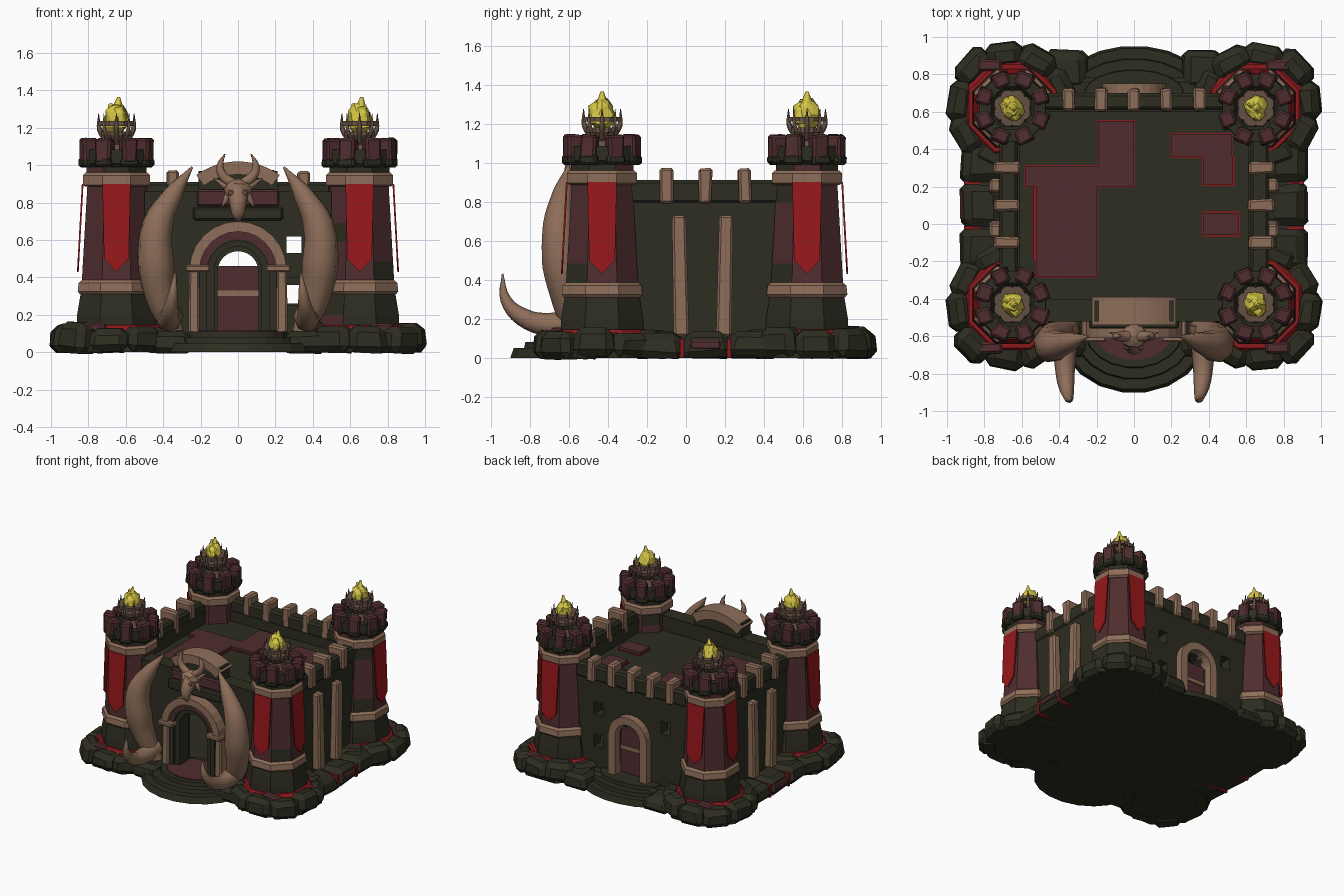
import bpy, bmesh, math, random
from mathutils import Vector, Matrix

random.seed(4)
if "Cube" in bpy.data.objects:
    bpy.data.objects.remove(bpy.data.objects["Cube"])


def material(name, r, g, b):
    m = bpy.data.materials.new(name)
    m.use_nodes = True
    m.diffuse_color = (r, g, b, 1)
    node = next(n for n in m.node_tree.nodes if n.type == 'BSDF_PRINCIPLED')
    node.inputs["Base Color"].default_value = (r, g, b, 1)
    node.inputs["Roughness"].default_value = 0.9
    return m


DARK = material("dark_stone", .026, .026, .015)
MAROON = material("maroon_stone", .08, .026, .028)
BONE = material("bone", .27, .155, .1)
RED = material("banner_red", .31, .009, .011)
LAVA = material("lava_red", .26, .01, .012)
IRON = material("brazier_brown", .13, .08, .055)
FLAME = material("flame_yellow", .66, .56, .06)


def finish(name, bm, *mats):
    bmesh.ops.recalc_face_normals(bm, faces=bm.faces)
    mesh = bpy.data.meshes.new(name)
    bm.to_mesh(mesh)
    bm.free()
    for m in mats:
        mesh.materials.append(m)
    ob = bpy.data.objects.new(name, mesh)
    bpy.context.collection.objects.link(ob)
    return ob


def box(name, loc, size, mat, turn=0, taper=1, bevel=0, jitter=0, lean=0):
    bm = bmesh.new()
    bmesh.ops.create_cube(bm, size=1)
    for v in bm.verts:
        if v.co.z > 0:
            v.co.x *= taper
            v.co.y *= taper
        v.co = Vector(a * b for a, b in zip(v.co, size))
        v.co += Vector(random.uniform(-jitter, jitter) for _ in range(3))
    if bevel:
        bmesh.ops.bevel(bm, geom=bm.edges[:], offset=bevel, segments=1, affect='EDGES')
    bm.transform(Matrix.Translation(loc) @ Matrix.Rotation(turn, 4, 'Z') @ Matrix.Rotation(lean, 4, 'X'))
    return finish(name, bm, mat)


def span(name, x, y, z, mat, **kw):
    """Box given by its limits on each axis."""
    lims = (x, y, z)
    return box(name, [sum(p) / 2 for p in lims], [p[1] - p[0] for p in lims], mat, **kw)


def lathe(name, profile, centre, *mats, sides=8, stretch=1, patchy=0):
    """Stack of regular rings: profile holds (z, apothem)."""
    bm = bmesh.new()
    rings = []
    for z, r in profile:
        r /= math.cos(math.pi / sides)
        angles = [(i + .5) * math.tau / sides for i in range(sides)]
        rings.append([bm.verts.new((centre[0] + r * math.cos(a), centre[1] + r * stretch * math.sin(a), z))
                      for a in angles])
    for low, high in zip(rings, rings[1:]):
        for i in range(sides):
            j = (i + 1) % sides
            f = bm.faces.new((low[i], low[j], high[j], high[i]))
            f.material_index = int(random.random() < patchy)
    bm.faces.new(rings[0])
    bm.faces.new(rings[-1])
    return finish(name, bm, *mats)


def arc(r, zc, half=90, foot=None):
    pts = [(r * math.sin(math.radians(a)), zc + r * math.cos(math.radians(a)))
           for a in (half * (k / 6 - 1) for k in range(13))]
    return pts if foot is None else [(-r, foot)] + pts + [(r, foot)]


def prism(name, polys, y0, y1, mat):
    bm = bmesh.new()
    for poly in polys:
        bm.faces.new([bm.verts.new((x, y0, z)) for x, z in poly])
    bmesh.ops.remove_doubles(bm, verts=bm.verts, dist=1e-5)
    ext = bmesh.ops.extrude_face_region(bm, geom=bm.faces[:], use_keep_orig=True)
    for v in ext["geom"]:
        if isinstance(v, bmesh.types.BMVert):
            v.co.y = y1
    return finish(name, bm, mat)


def arch(name, r0, r1, zc, y0, y1, mat, **kw):
    a, b = arc(r0, zc, **kw), arc(r1, zc, **kw)
    quads = [(a[i], a[i + 1], b[i + 1], b[i]) for i in range(len(a) - 1)]
    return prism(name, quads, y0, y1, mat)


def horn(name, pts, mat=BONE, sides=2):
    """Tapered tube through points (x, y, z, radius)."""
    cu = bpy.data.curves.new(name, 'CURVE')
    cu.dimensions, cu.bevel_depth, cu.bevel_resolution = '3D', 1, sides
    cu.use_fill_caps, cu.resolution_u = True, 4
    sp = cu.splines.new('BEZIER')
    sp.bezier_points.add(len(pts) - 1)
    for p, (x, y, z, r) in zip(sp.bezier_points, pts):
        p.co, p.radius = (x, y, z), r
        p.handle_left_type = p.handle_right_type = 'AUTO'
    tmp = bpy.data.objects.new(name + "_path", cu)
    bpy.context.collection.objects.link(tmp)
    mesh = bpy.data.meshes.new_from_object(tmp.evaluated_get(bpy.context.evaluated_depsgraph_get()))
    bpy.data.objects.remove(tmp)
    mesh.materials.clear()
    mesh.materials.append(mat)
    ob = bpy.data.objects.new(name, mesh)
    bpy.context.collection.objects.link(ob)


def lump(name, loc, size, mat, rough=0):
    bm = bmesh.new()
    bmesh.ops.create_icosphere(bm, subdivisions=2, radius=1)
    for v in bm.verts:
        v.co *= 1 + random.uniform(-rough, rough)
        v.co = Vector(a * b for a, b in zip(v.co, size)) + Vector(loc)
    finish(name, bm, mat)


def cut(ob, cutter):
    cutter.hide_render = True
    mod = ob.modifiers.new("opening", 'BOOLEAN')
    mod.operation, mod.object, mod.solver = 'DIFFERENCE', cutter, 'EXACT'
    mesh = bpy.data.meshes.new_from_object(ob.evaluated_get(bpy.context.evaluated_depsgraph_get()))
    ob.modifiers.clear()
    ob.data = mesh
    bpy.data.objects.remove(cutter)


# Rocky ground
span("ground_slab", (-.84, .84), (-.58, .78), (0, .1), DARK, bevel=.02)
for y, ry, label in ((-.56, .34, "front"), (.7, .25, "back")):
    for k in range(3):
        lathe(label + "_step", [(0, .4 - .06 * k), (.05 + .03 * k, .38 - .06 * k)], (0, y), DARK,
              sides=20, stretch=(ry - .06 * k) / (.4 - .06 * k))
lathe("front_landing", [(.11, .21), (.117, .21)], (0, -.56), MAROON, sides=20, stretch=.8)
for s in (-1, 1):
    for y in (-.14, .1, .34):
        box("side_rock", (s * .81, y, .065), (.25, .27, .13), DARK, taper=.75, bevel=.035, jitter=.012)
    box("side_patch", (s * .9, .1, .065), (.06, .16, .05), MAROON, bevel=.01)
    for y in (-.02, .22):
        box("side_crack", (s * .81, y, .05), (.2, .02, .1), LAVA)
    for y in (-.6, .82):
        box("ledge_rock", (s * .36, y, .055), (.24, .24, .11), DARK, taper=.8, bevel=.03, jitter=.012)


def tower(cx, cy, sx, sy):
    c = (cx, cy)
    # Rocks with a thin glowing seam around the foot
    lathe("rock_bed", [(0, .31), (.05, .31)], c, DARK)
    lathe("lava_bed", [(.04, .28), (.1, .27), (.145, .232)], c, LAVA)
    out = math.atan2(sy, sx)
    for k in range(-3, 4):
        a = out + math.radians(37 * k)
        r = .3 if k == 0 else .275
        h = random.uniform(.13, .16)
        box("tower_rock", (cx + r * math.cos(a), cy + r * math.sin(a), h / 2), (.15, .225, h), DARK,
            turn=a, taper=.86, bevel=.036, jitter=.012)
    box("maroon_rock", (cx + sx * .12, cy + sy * .23, .125), (.13, .06, .06), MAROON, bevel=.012, jitter=.005)
    # Shaft
    lathe("tower_foot", [(.08, .215), (.2, .21), (.32, .19)], c, DARK, MAROON, patchy=.05)
    lathe("lower_band", [(.31, .195), (.325, .207), (.37, .202), (.385, .185)], c, BONE)
    lathe("tower_shaft", [(.38 + .104 * k, .185 - .006 * k) for k in range(6)], c, MAROON, DARK, patchy=.12)
    lathe("upper_band", [(.885, .165), (.895, .18), (.945, .18), (.96, .165)], c, BONE)
    lathe("tower_neck", [(.95, .16), (.995, .16)], c, DARK, MAROON, patchy=.3)
    lathe("tower_collar", [(.99, .16), (1.01, .18), (1.085, .178), (1.085, .115), (1.06, .1)], c, DARK)
    for k in range(8):
        a = (k + .5) * math.tau / 8
        box("tower_merlon", (cx + .16 * math.cos(a), cy + .16 * math.sin(a), 1.075), (.08, .085, .135),
            MAROON, turn=a, bevel=.012, jitter=.006)
        box("merlon_foot", (cx + .168 * math.cos(a), cy + .168 * math.sin(a), 1.015), (.07, .1, .05),
            DARK, turn=a, bevel=.012, jitter=.004)
    # Brazier and fire
    lathe("brazier_bowl", [(1.05, .07), (1.11, .045), (1.16, .07), (1.18, .08)], c, IRON)
    for z, r in ((1.155, .08), (1.21, .095)):
        lathe("brazier_hoop", [(z, r - .025), (z, r), (z + .025, r), (z + .025, r - .025)], c, IRON)
    for k in range(8):
        u, v = math.cos(k * math.tau / 8), math.sin(k * math.tau / 8)
        horn("brazier_spike", [(cx + r * u, cy + r * v, z, w) for r, z, w in
                               ((.05, 1.12, .012), (.09, 1.19, .014), (.095, 1.275, .002))], IRON, 0)
    lump("fire", (cx, cy, 1.245), (.064, .064, .085), FLAME, .15)
    for dx, dy, top in ((.012, 0, 1.365), (-.035, .02, 1.33), (.03, -.035, 1.31)):
        horn("fire_tongue", [(cx + dx, cy + dy, 1.2, .035), (cx + dx * .6, cy + dy, 1.29, .036),
                             (cx + dx, cy + dy, top, .008)], FLAME, 0)
    # Banners on the two outer sides
    for turn in (0 if sy < 0 else math.pi, math.pi / 2 * sx):
        cloth = [(-.075, .9), (.075, .9), (.066, .5), (0, .43), (-.066, .5)]
        ob = prism("banner", [cloth], 0, .009, RED)
        for v in ob.data.vertices:
            v.co.y -= .185 + (.9 - v.co.z) * .055
        ob.data.transform(Matrix.Translation((cx, cy, 0)) @ Matrix.Rotation(turn, 4, 'Z'))


for sx in (-1, 1):
    tower(sx * .65, -.43, sx, -1)
    tower(sx * .65, .62, sx, 1)

# Side walls, pilasters and battlements
for s in (-1, 1):
    box("side_wall", (s * .66, .1, .46), (.1, .8, .76), DARK)
    box("side_parapet", (s * .67, .1, .85), (.1, .8, .12), DARK, bevel=.015)
    for y in (-.1, .1, .3):
        box("side_merlon", (s * .68, y, .88), (.14, .065, .18), BONE, bevel=.012, jitter=.005)
    for y, tilt in ((-.03, .02), (.2, -.02)):
        box("pilaster", (s * .74, y, .42), (.07, .08, .62), BONE, taper=.9, bevel=.012, lean=tilt)

# Back wall with its door
back = span("back_wall", (-.5, .5), (.6, .69), (.08, .82), DARK)
cut(back, prism("door_cutter", [arc(.11, .43, foot=0)], .5, .8, DARK))
for x, z in ((-.3, .52), (.3, .52), (.3, .26)):
    cut(back, span("gap_cutter", (x - .04, x + .04), (.5, .8), (z, z + .1), DARK))
span("back_parapet", (-.5, .5), (.61, .7), (.79, .91), DARK, bevel=.015)
for k in range(-2, 3):
    box("back_merlon", (k * .175, .665, .88), (.065, .12, .18), BONE, bevel=.012, jitter=.005)
arch("back_door_arch", .11, .17, .43, .66, .75, BONE, foot=.08)
for z in (.1, .22, .34):
    span("back_door_board", (-.11, .11), (.64, .67), (z, z + .122), MAROON)
span("back_door_bar", (-.12, .12), (.635, .68), (.3, .33), BONE)

# Roof deck with coloured slabs in glowing seams
span("roof_deck", (-.62, .62), (-.4, .62), (.71, .74), DARK)
for x0, x1, y0, y1 in ((-.58, 0, .2, .31), (-.19, 0, .31, .55), (-.52, -.2, -.28, .2),
                       (.2, .52, .36, .48), (.37, .53, .21, .36), (.37, .56, -.06, .06)):
    span("roof_slab", (x0, x1), (y0, y1), (.74, .765), MAROON)
    span("roof_seam", (x0 - .006, x1 + .006), (y0 - .006, y1 + .006), (.735, .745), LAVA)
span("roof_crack", (-.54, -.5), (-.2, .2), (.74, .75), LAVA)

# Front wall and gate
front = span("front_wall", (-.5, .5), (-.52, -.4), (.08, .86), DARK)
cut(front, prism("gate_cutter", [arc(.15, .44, foot=0)], -.7, -.3, DARK))
for z0, z1 in ((.25, .4), (.53, .62)):
    cut(front, span("gap_cutter", (.26, .34), (-.7, -.3), (z0, z1), DARK))
span("front_wall_crest", (-.21, .21), (-.52, -.41), (.85, .97), DARK)
span("front_lintel", (-.22, .22), (-.54, -.5), (.78, .87), MAROON, bevel=.01)
span("front_beam", (-.24, .24), (-.56, -.5), (.705, .775), DARK, bevel=.01)
arch("gate_inner_ring", .125, .165, .44, -.57, -.45, DARK, foot=.1)
arch("gate_maroon_ring", .165, .205, .44, -.59, -.48, MAROON)
arch("gate_jamb", .165, .205, .43, -.59, -.48, DARK, foot=.1)
arch("gate_hood", .205, .26, .44, -.61, -.5, BONE)
arch("crest_slab", .31, .38, .64, -.54, -.39, BONE, half=36)
for s in (-1, 1):
    span("gate_impost", (s * .215 - .065, s * .215 + .065), (-.63, -.5), (.43, .465), BONE, bevel=.008)
    box("gate_post", (s * .235, -.55, .27), (.06, .1, .34), BONE, taper=.9, bevel=.01)
    # Great horns, ground tusks and the skull's horns, spikes and eyes
    for name, pts in (
        ("great_horn", ((.34, -.56, .1, .055), (.41, -.6, .28, .085), (.44, -.64, .48, .1),
                        (.43, -.65, .68, .085), (.35, -.63, .84, .055), (.245, -.6, .99, .006))),
        ("ground_tusk", ((.37, -.54, .19, .075), (.37, -.7, .17, .06), (.365, -.84, .21, .047),
                         (.35, -.925, .3, .028), (.335, -.94, .43, .004))),
        ("skull_horn", ((.03, -.6, .9, .03), (.085, -.6, .95, .025), (.095, -.6, 1, .018), (.07, -.6, 1.06, .003))),
        ("skull_ear", ((.05, -.6, .88, .025), (.13, -.58, .93, .003))),
            ("jaw_spike", ((.05, -.6, .84, .025), (.085, -.61, .78, .004)))):
        horn(name, [(s * x, y, z, r) for x, y, z, r in pts])
    lump("skull_eye", (s * .036, -.662, .85), (.016, .012, .014), IRON)
lump("skull_brow", (0, -.6, .87), (.075, .065, .06), BONE, .06)
horn("skull_snout", [(0, -.6, .87, .06), (0, -.65, .8, .048), (0, -.66, .74, .035), (0, -.64, .7, .012)])
